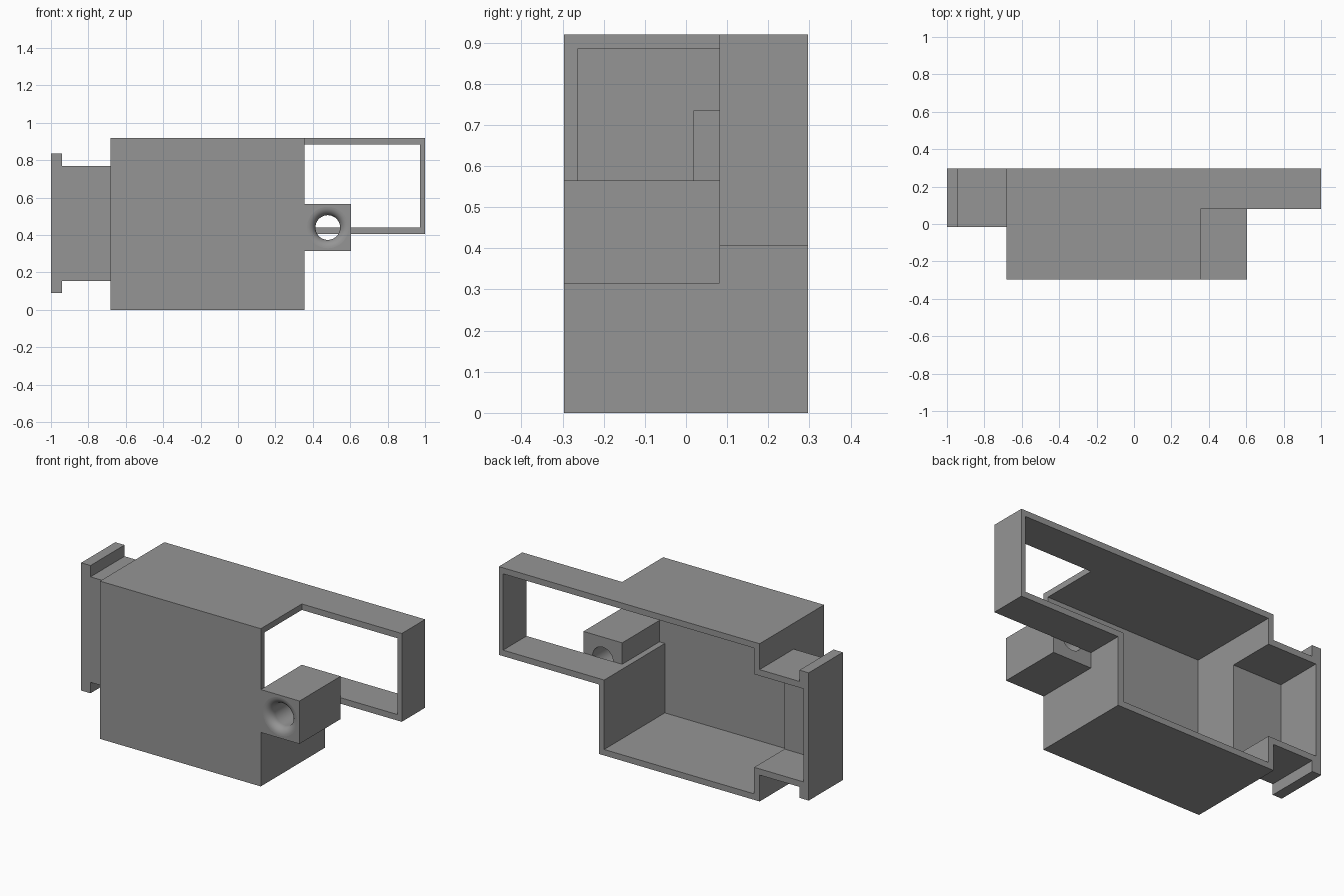
import bpy, bmesh, math

if "Cube" in bpy.data.objects:
    bpy.data.objects.remove(bpy.data.objects["Cube"])

grey = bpy.data.materials.new("plain grey")
grey.diffuse_color = (0.3, 0.3, 0.3, 1)
grey.use_nodes = True
grey.node_tree.nodes["Principled BSDF"].inputs["Base Color"].default_value = grey.diffuse_color

T = 0.035                                   # wall thickness
BACK, OVER = 0.297, 0.5                     # open rear plane, cutter overshoot


def make_object(name, bm):
    mesh = bpy.data.meshes.new(name)
    bmesh.ops.recalc_face_normals(bm, faces=bm.faces)
    bm.to_mesh(mesh)
    bm.free()
    mesh.materials.append(grey)
    obj = bpy.data.objects.new(name, mesh)
    bpy.context.collection.objects.link(obj)
    return obj


def box(name, x, y, z):
    """Box from (min, max) ranges."""
    bm = bmesh.new()
    bmesh.ops.create_cube(bm, size=1)
    for v in bm.verts:
        v.co = [r[0] if c < 0 else r[1] for c, r in zip(v.co, (x, y, z))]
    return make_object(name, bm)


def apply_boolean(obj, other, operation='DIFFERENCE'):
    mod = obj.modifiers.new("cut", 'BOOLEAN')
    mod.operation, mod.object, mod.solver = operation, other, 'EXACT'
    bpy.context.view_layer.objects.active = obj
    bpy.ops.object.modifier_apply(modifier=mod.name)
    bpy.data.objects.remove(other)


def cut(obj, x, y, z):
    apply_boolean(obj, box("cutter", x, y, z))


def lathe(name, profile, cx, cz, steps=48):
    """Closed solid turned around a y axis from (radius, y) points."""
    bm = bmesh.new()
    rings = [[bm.verts.new((cx + r * math.cos(2 * math.pi * i / steps), y,
                            cz + r * math.sin(2 * math.pi * i / steps)))
              for i in range(steps)] for r, y in profile]
    for a, b in zip(rings, rings[1:]):
        for i in range(steps):
            j = (i + 1) % steps
            bm.faces.new((a[i], a[j], b[j], b[i]))
    bm.faces.new(rings[0])
    bm.faces.new(rings[-1])
    return make_object(name, bm)


# Main housing: tray open at the rear, with side openings to neck and arm
housing = box("housing", (-0.683, 0.355), (-0.297, BACK), (0, 0.92))
cut(housing, (-0.683 + T, 0.355 - T), (-0.297 + T, OVER), (T, 0.92 - T))
cut(housing, (0.2, 0.5), (-0.297 + T, OVER), (0.44, 0.92 - T))
cut(housing, (-0.8, -0.5), (0.018, OVER), (0.19, 0.733))

# Neck with end flange on the left, hollow from the rear
neck = box("neck", (-1, -0.683), (-0.017, BACK), (0.154, 0.769))
flange = box("flange", (-1, -0.94), (-0.017, BACK), (0.09, 0.835))
apply_boolean(neck, flange, 'UNION')
neck.name = "flanged_neck"
cut(neck, (-1 + T, -0.5), (0.018, OVER), (0.19, 0.733))

# Rectangular open frame arm on the right
arm = box("frame_arm", (0.355, 1), (0.081, BACK), (0.405, 0.92))
cut(arm, (0.2, 1 - 0.028), (-0.1, OVER), (0.44, 0.92 - T))

# Mounting block with a bore that flares toward the front
block = box("mounting_block", (0.355, 0.605), (-0.297, 0.081), (0.315, 0.565))
R, F = 0.066, 0.045
flare = [(R + F * (1 - math.sin(a)), -0.297 + F * (1 - math.cos(a)))
         for a in (math.pi / 2 * i / 8 for i in range(9))]
bore = lathe("bore_cutter", [(R + F, -0.35)] + flare + [(R, 0.2)], 0.48, 0.44)
apply_boolean(block, bore)

# Smooth only the curved bore; flat sides stay flat
for p in block.data.polygons:
    c = p.center
    p.use_smooth = (math.hypot(c.x - 0.48, c.z - 0.44) < 0.118
                    and abs(p.normal.y) < 0.999)
